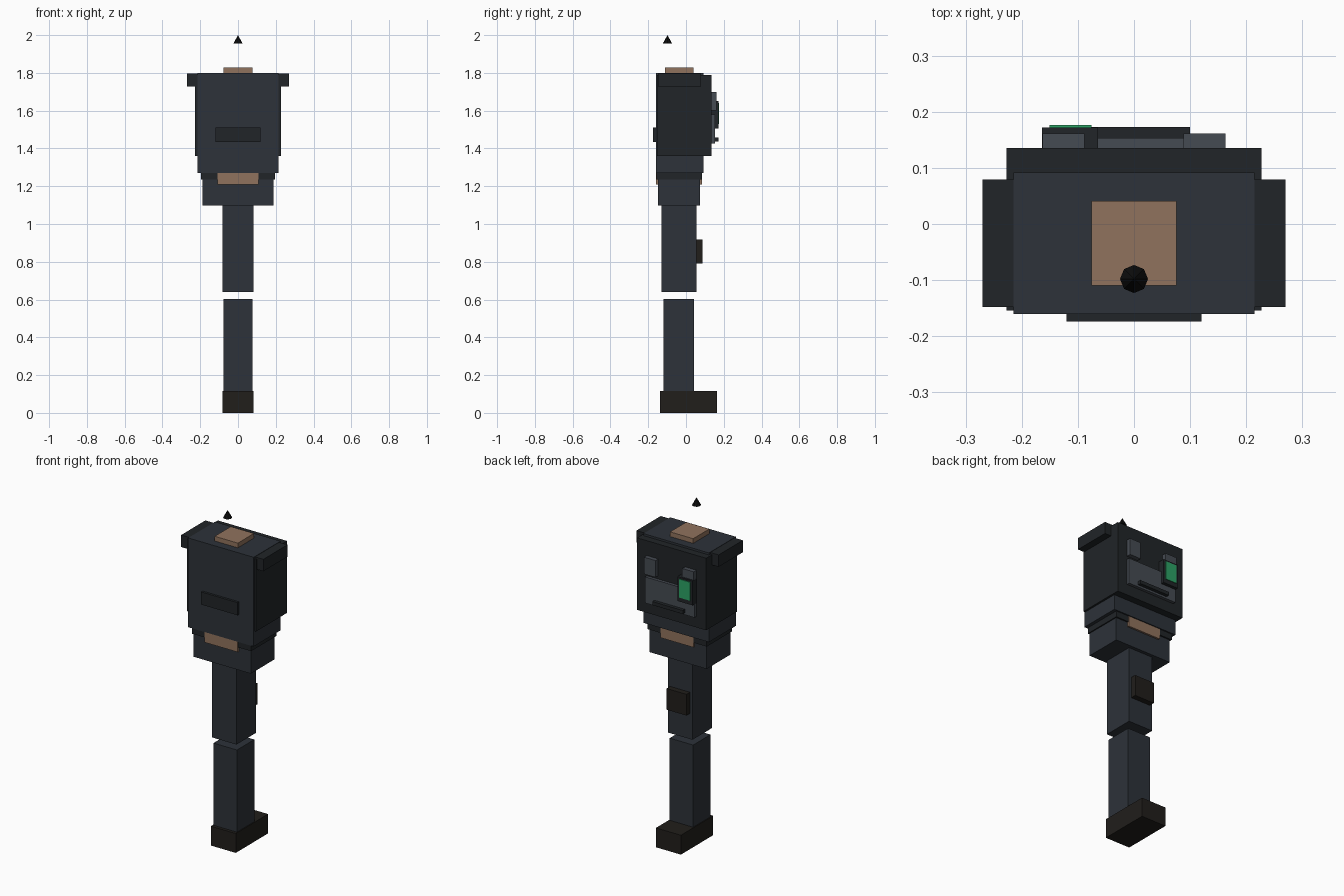
import bpy
import bmesh

if "Cube" in bpy.data.objects:
    bpy.data.objects.remove(bpy.data.objects["Cube"])


def material(name, r, g, b):
    m = bpy.data.materials.new(name)
    m.diffuse_color = (r, g, b, 1)
    m.use_nodes = True
    m.node_tree.nodes["Principled BSDF"].inputs["Base Color"].default_value = m.diffuse_color
    return m


cloth = material("cloth", 0.026, 0.032, 0.041)
dark = material("dark_fabric", 0.015, 0.018, 0.021)
black = material("black", 0.004, 0.004, 0.004)
leather = material("leather", 0.015, 0.013, 0.011)
skin = material("skin", 0.28, 0.17, 0.11)
pouch = material("pouch_grey", 0.06, 0.07, 0.085)
green = material("screen_green", 0.025, 0.36, 0.13)


def add_mesh(name, bm, mat):
    mesh = bpy.data.meshes.new(name)
    bm.to_mesh(mesh)
    bm.free()
    mesh.materials.append(mat)
    ob = bpy.data.objects.new(name, mesh)
    bpy.context.collection.objects.link(ob)
    return ob


def box(name, x, y, z, mat):
    """Box from (min, max) ranges on each axis."""
    bm = bmesh.new()
    bmesh.ops.create_cube(bm, size=1)
    for v in bm.verts:
        v.co = [(lo + hi) / 2 + c * (hi - lo) for c, (lo, hi) in zip(v.co, (x, y, z))]
    return add_mesh(name, bm, mat)


def centred(name, half, y, z, mat):
    return box(name, (-half, half), y, z, mat)


# Leg and boot
centred("boot", 0.082, (-0.138, 0.165), (0, 0.115), leather)
centred("lower_leg", 0.077, (-0.12, 0.043), (0.115, 0.603), cloth)
centred("upper_leg", 0.081, (-0.13, 0.055), (0.64, 1.10), cloth)
centred("knee_pad", 0.065, (0.05, 0.088), (0.792, 0.918), leather)

# Hips and waist
centred("hips", 0.188, (-0.148, 0.075), (1.097, 1.24), cloth)
centred("belt", 0.195, (-0.155, 0.084), (1.235, 1.275), dark)
centred("waist_band", 0.109, (-0.159, 0.086), (1.208, 1.27), skin)

# Torso, vest and neck
centred("torso", 0.215, (-0.16, 0.092), (1.27, 1.80), cloth)
centred("vest", 0.227, (-0.154, 0.135), (1.36, 1.788), dark)
centred("neck", 0.076, (-0.11, 0.041), (1.79, 1.828), skin)
centred("rear_panel", 0.12, (-0.174, -0.155), (1.435, 1.51), dark)

# Shoulder stubs and upper chest pouches, one per side
for side, s in (("left", -1), ("right", 1)):
    box("shoulder_" + side, sorted((s * 0.2, s * 0.27)), (-0.148, 0.079), (1.727, 1.798), dark)
    box("chest_pouch_" + side, sorted((s * 0.088, s * 0.163)), (0.13, 0.161), (1.6, 1.70), pouch)

# Chest gear
centred("chest_plate", 0.163, (0.13, 0.153), (1.425, 1.58), pouch)
centred("chest_bar", 0.10, (0.15, 0.173), (1.437, 1.458), dark)
box("radio", (-0.164, -0.064), (0.13, 0.172), (1.505, 1.65), dark)
box("radio_screen", (-0.151, -0.076), (0.17, 0.176), (1.53, 1.64), green)

# Floating marker cone above the neck
bm = bmesh.new()
bmesh.ops.create_cone(bm, cap_ends=True, segments=8, radius1=0.025, radius2=0, depth=0.045)
bmesh.ops.translate(bm, verts=bm.verts, vec=(0, -0.098, 1.9775))
add_mesh("marker_cone", bm, black)
